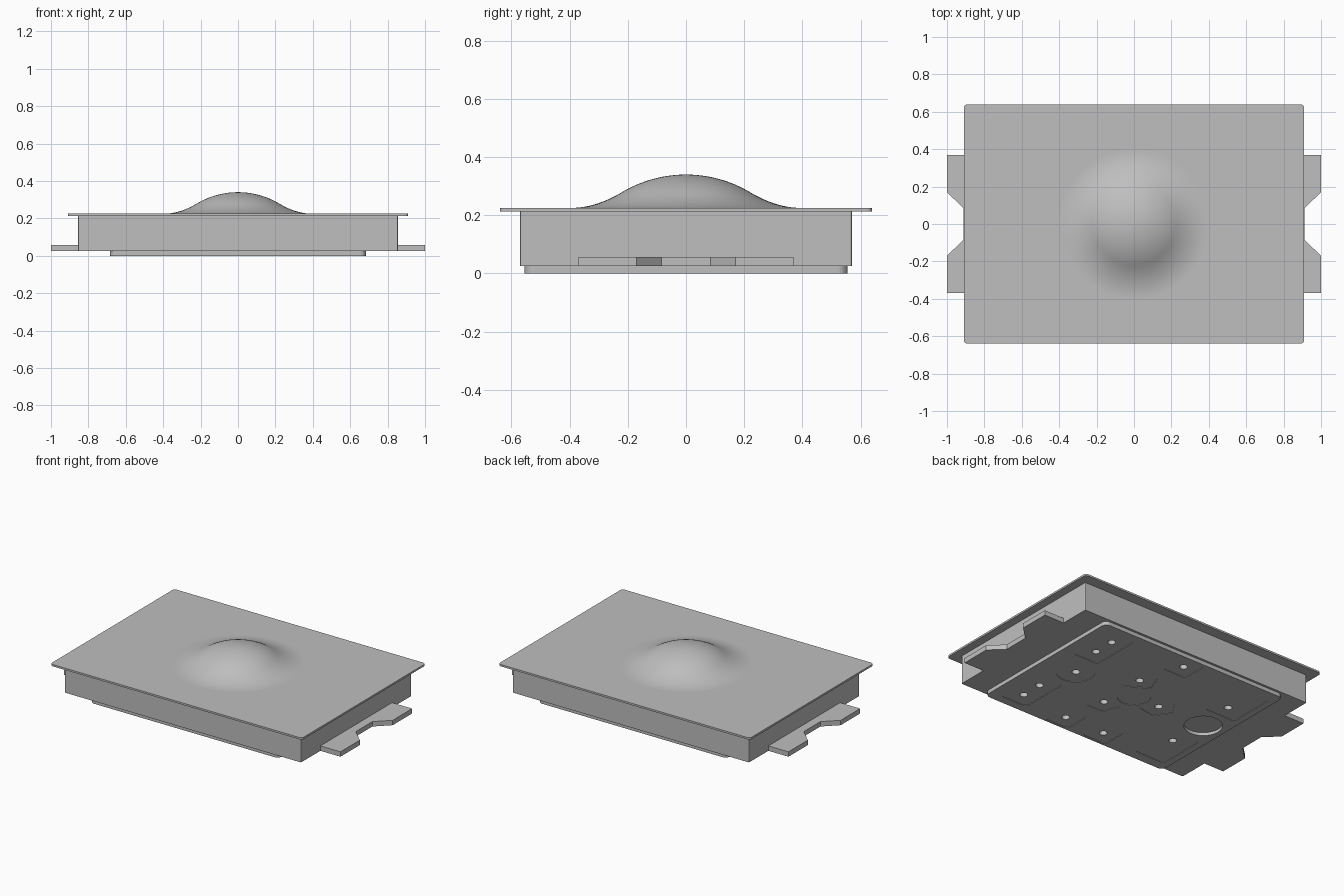
import bpy, bmesh, math
from mathutils import Matrix

if "Cube" in bpy.data.objects:
    bpy.data.objects.remove(bpy.data.objects["Cube"], do_unlink=True)

grey = bpy.data.materials.new("light_grey")
grey.use_nodes = True
grey.diffuse_color = (0.52, 0.52, 0.52, 1)
grey.node_tree.nodes["Principled BSDF"].inputs["Base Color"].default_value = grey.diffuse_color


def make_object(name, bm):
    bmesh.ops.recalc_face_normals(bm, faces=bm.faces)
    mesh = bpy.data.meshes.new(name)
    bm.to_mesh(mesh)
    bm.free()
    mesh.materials.append(grey)
    obj = bpy.data.objects.new(name, mesh)
    bpy.context.scene.collection.objects.link(obj)
    return obj


def extrude_outline(bm, points, z0, z1):
    face = bm.faces.new([bm.verts.new((x, y, z0)) for x, y in points])
    top = bmesh.ops.extrude_face_region(bm, geom=[face])["geom"]
    for v in top:
        if isinstance(v, bmesh.types.BMVert):
            v.co.z = z1


def rounded_rect(hx, hy, r, cx=0, cy=0, turn=0, steps=6):
    pts = []
    for i, (sx, sy) in enumerate([(1, 1), (-1, 1), (-1, -1), (1, -1)]):
        for k in range(steps + 1):
            a = math.pi / 2 * (i + k / steps)
            pts.append((sx * (hx - r) + r * math.cos(a), sy * (hy - r) + r * math.sin(a)))
    c, s = math.cos(turn), math.sin(turn)
    return [(cx + x * c - y * s, cy + x * s + y * c) for x, y in pts]


def circle(r, cx, cy, n=32):
    return [(cx + r * math.cos(2 * math.pi * k / n), cy + r * math.sin(2 * math.pi * k / n))
            for k in range(n)]


def prism(name, points, z0, z1):
    bm = bmesh.new()
    extrude_outline(bm, points, z0, z1)
    return make_object(name, bm)


def cutter(name, outlines, depth):
    bm = bmesh.new()
    for pts in outlines:
        extrude_outline(bm, pts, -0.05, depth)
    obj = make_object(name, bm)
    obj.hide_render = True
    obj.hide_viewport = True
    obj.display_type = 'WIRE'
    return obj


def cut(obj, tool):
    mod = obj.modifiers.new(tool.name, 'BOOLEAN')
    mod.operation = 'DIFFERENCE'
    mod.solver = 'EXACT'
    mod.object = tool


# Housing, cover and base plates
body = prism("body", rounded_rect(0.855, 0.57, 0.006, steps=2), 0.025, 0.214)
prism("cover_plate", rounded_rect(0.91, 0.64, 0.02), 0.213, 0.225)
base = prism("base_plate", rounded_rect(0.685, 0.555, 0.035), 0, 0.025)

# Dome with a spherical crown flowing into a concave skirt
R, JOIN, RIM = 0.43, 0.22, 0.40
profile = []
for k in range(33):
    r = RIM * k / 32
    if r <= JOIN:
        z = 0.34 - R + math.sqrt(R * R - r * r)
    else:
        z = 0.225 + 0.0545 * ((RIM - r) / (RIM - JOIN)) ** 2
    profile.append((r, z))
bm = bmesh.new()
verts = [bm.verts.new((r, 0, z)) for r, z in profile]
edges = [bm.edges.new(pair) for pair in zip(verts, verts[1:])]
bmesh.ops.spin(bm, geom=verts + edges, cent=(0, 0, 0), axis=(0, 0, 1),
               angle=2 * math.pi, steps=64)
bmesh.ops.remove_doubles(bm, verts=bm.verts, dist=0.0005)
dome = make_object("dome", bm)
if dome.data.polygons[0].normal.z < 0:
    dome.data.flip_normals()
dome.data.shade_smooth()

# Forked mounting tabs on both ends
fork = [(0.85, -0.37), (1, -0.37), (1, -0.17), (0.912, -0.085)]
fork += [(x, -y) for x, y in reversed(fork)]
for name, side in (("left_tab", 1), ("right_tab", -1)):
    prism(name, [(side * x, y) for x, y in fork], 0.025, 0.057)

# Shallow pads pressed into the underside
pads = [circle(0.115, 0.45, 0), circle(0.1, 0, 0)]
for side in (1, -1):
    pads.append(rounded_rect(0.1, 0.17, 0.03, 0.515, side * 0.33))
    pads.append(rounded_rect(0.115, 0.165, 0.03, -0.525, side * 0.325))
small_pads = [(0, 0.455), (0.15, -0.45), (-0.14, -0.45)]
pads += [rounded_rect(0.09, 0.09, 0.03, x, y) for x, y in small_pads]

# Three pads arranged around the centre, each with a pointed outer end
ring = [(0.19 * math.cos(a), 0.19 * math.sin(a), a)
        for a in (math.pi / 3, -math.pi / 3, math.pi)]
house = [(-0.075, -0.08), (0.04, -0.1), (0.11, 0), (0.04, 0.1), (-0.075, 0.08)]
for x, y, a in ring:
    c, s = math.cos(a), math.sin(a)
    pads.append([(x + p * c - q * s, y + p * s + q * c) for p, q in house])
pad_cutter = cutter("pad_cutter", pads, 0.003)

# Small deep holes inside the pads and one wide round recess
holes = [(0.45, 0)] + small_pads + [(x, y) for x, y, a in ring]
for side in (1, -1):
    holes += [(0.513, side * 0.26), (0.513, side * 0.405), (-0.513, side * 0.255)]
hole_cutter = cutter("hole_cutter", [circle(0.024, x, y, 16) for x, y in holes], 0.06)
recess_cutter = cutter("recess_cutter", [circle(0.115, -0.535, 0)], 0.02)

for tool in (pad_cutter, hole_cutter, recess_cutter):
    cut(base, tool)
cut(body, hole_cutter)
